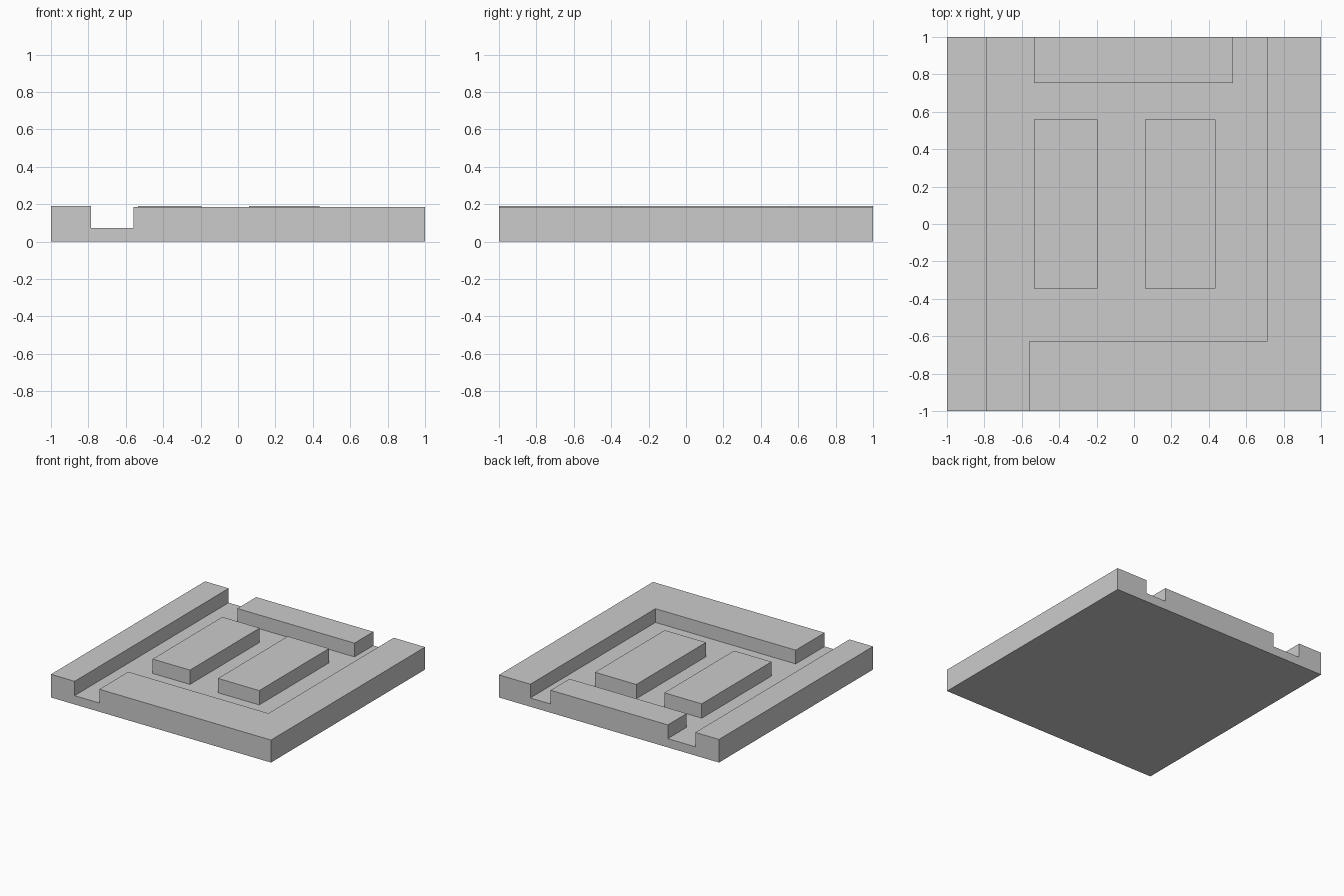
import bpy
import bmesh

if "Cube" in bpy.data.objects:
    bpy.data.objects.remove(bpy.data.objects["Cube"])

FLOOR = 0.072   # height of the channel floor
LOW = 0.185     # height of the corner wall and back block
HIGH = 0.19     # height of the left wall and the islands


def prism(name, outline, z0, z1):
    """Extrude a counter-clockwise xy outline from z0 up to z1."""
    bm = bmesh.new()
    face = bm.faces.new([bm.verts.new((x, y, z0)) for x, y in outline])
    ext = bmesh.ops.extrude_face_region(bm, geom=[face], use_keep_orig=True)
    top = [v for v in ext["geom"] if isinstance(v, bmesh.types.BMVert)]
    bmesh.ops.translate(bm, verts=top, vec=(0, 0, z1 - z0))
    bmesh.ops.recalc_face_normals(bm, faces=bm.faces)
    mesh = bpy.data.meshes.new(name)
    bm.to_mesh(mesh)
    bm.free()
    obj = bpy.data.objects.new(name, mesh)
    bpy.context.collection.objects.link(obj)
    return obj


def block(name, x0, x1, y0, y1, z0, z1):
    return prism(name, [(x0, y0), (x1, y0), (x1, y1), (x0, y1)], z0, z1)


# Square plate whose top is the channel floor
block("base_plate", -1, 1, -1, 1, 0, FLOOR)

# Long wall along the left edge
block("left_wall", -1, -0.785, -1, 1, FLOOR, HIGH)

# L-shaped wall along the front and right edges
prism("corner_wall", [(-0.56, -1), (1, -1), (1, 1), (0.715, 1),
                      (0.715, -0.625), (-0.56, -0.625)], FLOOR, LOW)

# Wide block on the back edge
block("back_block", -0.535, 0.53, 0.755, 1, FLOOR, LOW)

# Two islands in the middle
for side, x0, x1 in (("left", -0.535, -0.195), ("right", 0.06, 0.435)):
    block(side + "_island", x0, x1, -0.345, 0.56, FLOOR, HIGH)
